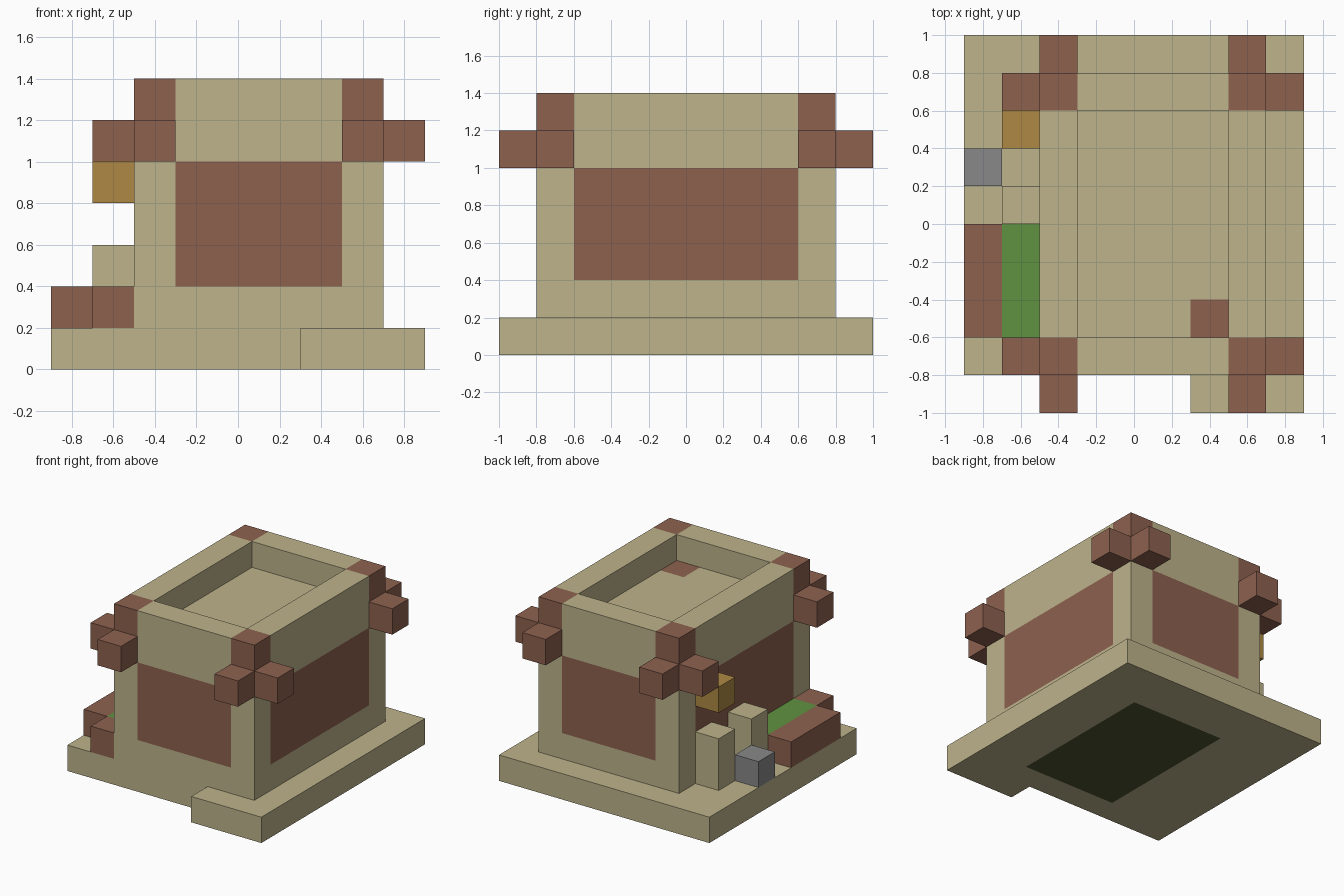
import bpy, bmesh
from mathutils import Vector

if "Cube" in bpy.data.objects:
    bpy.data.objects.remove(bpy.data.objects["Cube"], do_unlink=True)


def material(name, rgb):
    lin = [((c / 255 + 0.055) / 1.055) ** 2.4 for c in rgb] + [1.0]
    m = bpy.data.materials.new(name)
    m.use_nodes = True
    m.diffuse_color = lin
    m.node_tree.nodes["Principled BSDF"].inputs["Base Color"].default_value = lin
    return m


sand = material("sandstone", (189, 179, 139))
clay = material("brown clay", (141, 97, 79))
amber = material("amber", (174, 137, 67))
grey = material("stone grey", (136, 136, 136))
grass = material("grass green", (96, 145, 65))
moss = material("dark moss", (74, 82, 47))


def box_mesh(lo, hi):
    bm = bmesh.new()
    bmesh.ops.create_cube(bm, size=1)
    lo, hi = Vector(lo), Vector(hi)
    for v in bm.verts:
        v.co = (lo + hi) / 2 + v.co * (hi - lo)
    return bm


def cut(bm, axis, *places):
    normal = Vector((0, 0, 0))
    normal[axis] = 1
    for p in places:
        geom = bm.verts[:] + bm.edges[:] + bm.faces[:]
        bmesh.ops.bisect_plane(bm, geom=geom, plane_co=normal * p, plane_no=normal)


def finish(bm, name, *mats):
    me = bpy.data.meshes.new(name)
    bm.normal_update()
    bm.to_mesh(me)
    bm.free()
    for m in mats:
        me.materials.append(m)
    ob = bpy.data.objects.new(name, me)
    bpy.context.collection.objects.link(ob)
    return ob


def box(name, lo, hi, mat):
    return finish(box_mesh(lo, hi), name, mat)


def is_middle(c):
    return abs(c.x - 0.1) < 0.39 and abs(c.y) < 0.59


# Ground slab with a dark patch underneath, and the doorstep
bm = box_mesh((-0.9, -0.8, 0), (0.9, 1, 0.2))
cut(bm, 0, -0.3, 0.5)
cut(bm, 1, -0.6, 0.6)
for f in bm.faces:
    c = f.calc_center_median()
    f.material_index = int(c.z < 0.01 and is_middle(c))
finish(bm, "ground_slab", sand, moss)
box("doorstep", (0.3, -1, 0), (0.9, -0.8, 0.2), sand)

# House block: clay wall panels, clay corners, sunken roof with a hatch
bm = box_mesh((-0.5, -0.8, 0.2), (0.7, 0.8, 1.4))
cut(bm, 0, -0.3, 0.5)
cut(bm, 1, -0.6, 0.6)
cut(bm, 2, 0.4, 1.0)
roof = [f for f in bm.faces
        if f.calc_center_median().z > 1.39 and is_middle(f.calc_center_median())]
sunk = bmesh.ops.extrude_discrete_faces(bm, faces=roof)["faces"]
bmesh.ops.translate(bm, verts=sunk[0].verts[:], vec=(0, 0, -0.2))
cut(bm, 0, 0.3)
cut(bm, 1, -0.4)
for f in bm.faces:
    c = f.calc_center_median()
    across, along = abs(c.x - 0.1) < 0.39, abs(c.y) < 0.59
    panel = 0.4 < c.z < 1.0 and (across or along)
    corner = c.z > 1.0 and abs(c.x - 0.1) > 0.41 and abs(c.y) > 0.61
    hatch = abs(c.z - 1.2) < 0.01 and is_middle(c) and c.x > 0.3 and c.y < -0.4
    f.material_index = int(panel or corner or hatch)
finish(bm, "house_block", sand, clay)

# Pairs of beam ends at each corner
for sx, side in ((1, "left"), (-1, "right")):
    for sy, end in ((1, "back"), (-1, "front")):
        for kind, dx, dy in (("long", 0.5, 0.9), ("cross", 0.7, 0.7)):
            x, y = 0.1 + sx * dx, sy * dy
            box(f"{kind}_beam_end_{end}_{side}",
                (x - 0.1, y - 0.1, 1.0), (x + 0.1, y + 0.1, 1.2), clay)

# Planter along the right wall
box("planter_rail", (-0.9, -0.6, 0.2), (-0.7, 0, 0.4), clay)
box("planter_end", (-0.7, -0.8, 0.2), (-0.5, -0.6, 0.4), clay)
box("planter_grass", (-0.7, -0.6, 0.2), (-0.5, 0, 0.4), grass)

# Doorway posts, stone and lamp
box("front_post", (-0.7, 0, 0.2), (-0.5, 0.2, 0.6), sand)
box("back_post", (-0.7, 0.4, 0.2), (-0.5, 0.6, 0.6), sand)
box("stone_block", (-0.9, 0.2, 0.2), (-0.7, 0.4, 0.4), grey)
box("lamp", (-0.7, 0.4, 0.8), (-0.5, 0.6, 1.0), amber)
